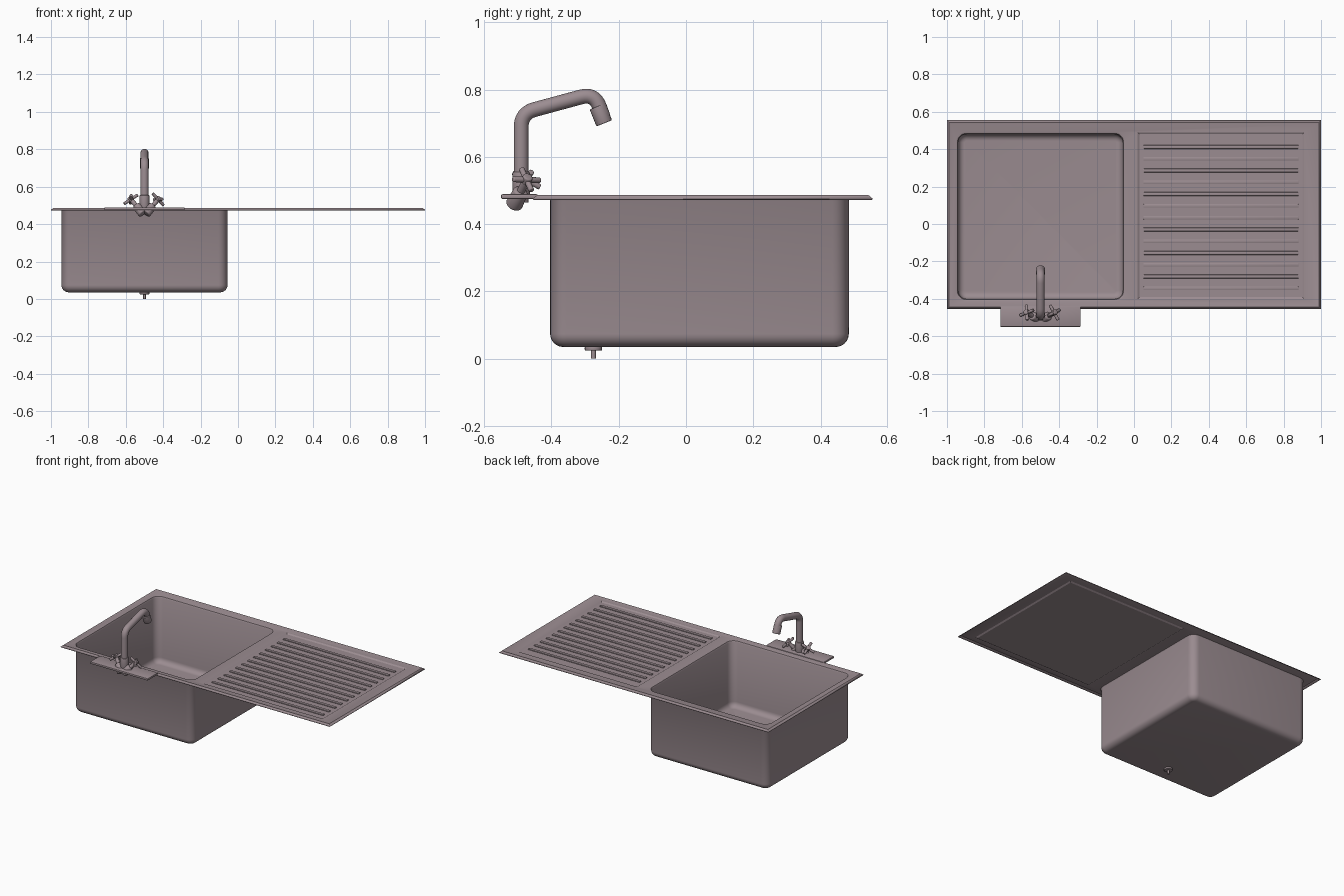
import bpy, bmesh, math
from mathutils import Vector, Matrix

cube = bpy.data.objects.get("Cube")
if cube:
    bpy.data.objects.remove(cube)

steel = bpy.data.materials.new("brushed_steel")
COLOUR = (0.33, 0.265, 0.285, 1)
steel.diffuse_color = COLOUR
steel.use_nodes = True
steel.node_tree.nodes["Principled BSDF"].inputs["Base Color"].default_value = COLOUR


def finish(bm, name, angle=35):
    """Turn a bmesh into a shaded object."""
    mesh = bpy.data.meshes.new(name)
    bm.to_mesh(mesh)
    bm.free()
    obj = bpy.data.objects.new(name, mesh)
    bpy.context.collection.objects.link(obj)
    mesh.materials.append(steel)
    bpy.ops.object.select_all(action='DESELECT')
    obj.select_set(True)
    bpy.context.view_layer.objects.active = obj
    bpy.ops.object.shade_smooth_by_angle(angle=math.radians(angle))
    return obj


def ring(bm, box, z, radius=0, steps=6):
    """Closed loop of vertices around a rectangle, with optional round corners."""
    x0, x1, y0, y1 = box
    corners = [(x1, y1, -1, -1), (x0, y1, 1, -1), (x0, y0, 1, 1), (x1, y0, -1, 1)]
    verts = []
    for k, (x, y, sx, sy) in enumerate(corners):
        count = steps if radius else 0
        for i in range(count + 1):
            a = (k + (i / count if count else 0)) * math.pi / 2
            verts.append(bm.verts.new((x + sx * radius + radius * math.cos(a),
                                       y + sy * radius + radius * math.sin(a), z)))
    return verts


def grow(box, d):
    return (box[0] - d, box[1] + d, box[2] - d, box[3] + d)


def bridge(bm, a, b):
    for i in range(len(a)):
        j = (i + 1) % len(a)
        bm.faces.new((a[i], a[j], b[j], b[i]))


def chain(bm, rings):
    for a, b in zip(rings, rings[1:]):
        bridge(bm, a, b)


def loop_edges(bm, verts):
    found = []
    for i, v in enumerate(verts):
        w = verts[(i + 1) % len(verts)]
        found.append(bm.edges.get((v, w)) or bm.edges.new((v, w)))
    return found


def cylinder(name, start, end, r1, r2=None, sides=20, bevel=0):
    start, end = Vector(start), Vector(end)
    axis = end - start
    bm = bmesh.new()
    place = Matrix.Translation((start + end) / 2) @ axis.to_track_quat('Z', 'Y').to_matrix().to_4x4()
    bmesh.ops.create_cone(bm, cap_ends=True, segments=sides, radius1=r1,
                          radius2=r1 if r2 is None else r2, depth=axis.length, matrix=place)
    if bevel:
        rims = [e for e in bm.edges if any(len(f.verts) > 4 for f in e.link_faces)]
        bmesh.ops.bevel(bm, geom=rims, offset=bevel, segments=3, affect='EDGES', profile=0.5)
    return finish(bm, name)


def block(name, box, z0, z1, bevel):
    bm = bmesh.new()
    low, high = ring(bm, box, z0), ring(bm, box, z1)
    bridge(bm, low, high)
    bm.faces.new(low[::-1])
    bm.faces.new(high)
    bmesh.ops.bevel(bm, geom=bm.edges[:], offset=bevel, segments=2, affect='EDGES', profile=0.5)
    return finish(bm, name)


# Pressed sheet: rim, deck, basin and recessed drainer
TOP = 0.483
sheet = (-1, 1, -0.455, 0.555)
bowl = (-0.94, -0.06, -0.40, 0.48)
drainer = (0.03, 0.90, -0.39, 0.48)
bm = bmesh.new()
rim = [ring(bm, sheet, 0.476), ring(bm, grow(sheet, -0.012), 0.486),
       ring(bm, grow(sheet, -0.022), TOP)]
chain(bm, rim)

basin = [ring(bm, grow(bowl, 0.014), TOP, 0.055), ring(bm, grow(bowl, 0.005), TOP - 0.003, 0.05),
         ring(bm, bowl, TOP - 0.012, 0.045)]
CURVE = 0.035
for i in range(7):
    a = i / 6 * math.pi / 2
    inset = CURVE * (1 - math.cos(a))
    basin.append(ring(bm, grow(bowl, -inset), 0.039 + CURVE * (1 - math.sin(a)), 0.045 - inset))
chain(bm, basin)
bm.faces.new(basin[-1])

recess = [ring(bm, grow(drainer, 0.010), TOP), ring(bm, drainer, TOP - 0.006)]
chain(bm, recess)
bm.faces.new(recess[-1])

borders = [e for loop in (rim[-1], basin[0], recess[0]) for e in loop_edges(bm, loop)]
bmesh.ops.triangle_fill(bm, edges=borders, use_beauty=True, normal=(0, 0, 1))
bmesh.ops.recalc_face_normals(bm, faces=bm.faces[:])
bm.normal_update()
if max(bm.faces, key=lambda f: f.calc_area()).normal.z < 0:
    bmesh.ops.reverse_faces(bm, faces=bm.faces[:])
body = finish(bm, "sink_sheet", 30)
thick = body.modifiers.new("thickness", 'SOLIDIFY')
thick.thickness = 0.004
thick.offset = -1

# Drainer ridges
for i in range(13):
    y = 0.412 - i * 0.063
    block(f"drainer_ridge_{i + 1}", (0.05, 0.88, y - 0.010, y + 0.010), TOP - 0.008, TOP + 0.001, 0.004)

# Waste outlet
cylinder("waste_flange", (-0.5, -0.275, 0.024), (-0.5, -0.275, 0.037), 0.026, bevel=0.003)
cylinder("waste_pipe", (-0.5, -0.275, 0), (-0.5, -0.275, 0.026), 0.007)

# Tap base plate
block("tap_plate", (-0.715, -0.285, -0.55, -0.44), 0.475, 0.489, 0.004)

# Bent spout
TX, TY = -0.5, -0.49
corners = [Vector(p) for p in ((TX, TY, 0.465), (TX, TY, 0.730), (TX, -0.272, 0.789), (TX, -0.246, 0.718))]
path = [corners[0]]
for before, here, after in zip(corners, corners[1:], corners[2:]):
    p = here + (before - here).normalized() * 0.042
    q = here + (after - here).normalized() * 0.042
    for i in range(9):
        t = i / 8
        path.append(p * (1 - t) ** 2 + here * 2 * t * (1 - t) + q * t ** 2)
path.append(corners[-1])
bm = bmesh.new()
hoops = []
for i, point in enumerate(path):
    along = (path[min(i + 1, len(path) - 1)] - path[max(i - 1, 0)]).normalized()
    side = Vector((1, 0, 0))
    up = along.cross(side)
    hoops.append([bm.verts.new(point + 0.022 * (side * math.cos(a) + up * math.sin(a)))
                  for a in (k * math.tau / 20 for k in range(20))])
chain(bm, hoops)
bm.faces.new(hoops[0])
bm.faces.new(hoops[-1])
bmesh.ops.recalc_face_normals(bm, faces=bm.faces[:])
finish(bm, "spout")
cylinder("spout_nozzle", (TX, -0.263, 0.750), (TX, -0.243, 0.700), 0.025, bevel=0.003)
cylinder("spout_collar", (TX, TY, 0.485), (TX, TY, 0.555), 0.026, bevel=0.004)

# Angled valves with cross handles, mirrored about the spout
for name, s in (("left", 1), ("right", -1)):
    root = Vector((TX + s * 0.015, -0.508, 0.464))
    hub = Vector((TX + s * 0.073, -0.474, 0.532))
    axis = (hub - root).normalized()
    cylinder(f"{name}_valve_body", root - axis * 0.012, root + axis * 0.050, 0.026, 0.022, bevel=0.007)
    cylinder(f"{name}_valve_stem", root, hub, 0.012)
    cylinder(f"{name}_handle_hub", hub - axis * 0.012, hub + axis * 0.014, 0.015, bevel=0.004)
    u = axis.cross(Vector((0, 1, 0))).normalized()
    v = axis.cross(u)
    for k, turn in enumerate((0.35, 0.35 + math.pi / 2)):
        arm = (u * math.cos(turn) + v * math.sin(turn)) * 0.046
        cylinder(f"{name}_handle_bar_{k + 1}", hub - arm, hub + arm, 0.0085, sides=12, bevel=0.003)
